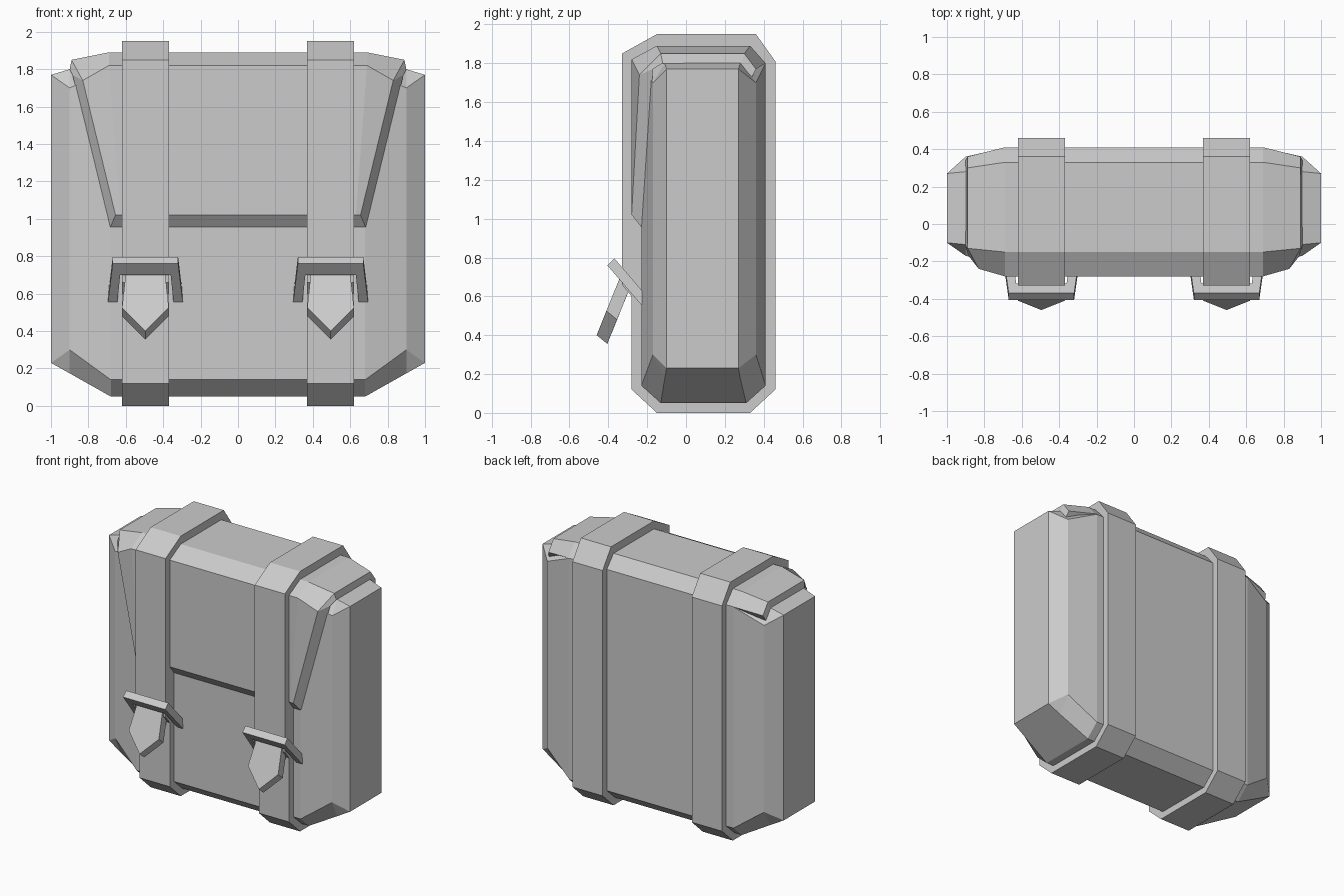
import bpy, bmesh

old = bpy.data.objects.get("Cube")
if old:
    bpy.data.objects.remove(old, do_unlink=True)

grey = bpy.data.materials.new("plain_grey")
grey.use_nodes = True
colour = (0.6, 0.6, 0.6, 1)
grey.diffuse_color = colour
grey.node_tree.nodes["Principled BSDF"].inputs["Base Color"].default_value = colour


def loft(name, sections):
    """Join equal-sized point loops into a closed flat-shaded solid."""
    bm = bmesh.new()
    loops = [[bm.verts.new(p) for p in s] for s in sections]
    n = len(loops[0])
    for a, b in zip(loops, loops[1:]):
        for i in range(n):
            j = (i + 1) % n
            bm.faces.new((a[i], a[j], b[j], b[i]))
    bm.faces.new(loops[0][::-1])
    bm.faces.new(loops[-1])
    bmesh.ops.remove_doubles(bm, verts=bm.verts, dist=0.0005)
    bmesh.ops.recalc_face_normals(bm, faces=bm.faces)
    mesh = bpy.data.meshes.new(name)
    bm.to_mesh(mesh)
    bm.free()
    mesh.materials.append(grey)
    obj = bpy.data.objects.new(name, mesh)
    bpy.context.scene.collection.objects.link(obj)
    return obj


def octagon(x, ya, yb, za, zb, y0, y1, z0, z1):
    """Chamfered section: inner y range, outer z range, outer y range, inner z range."""
    yz = [(ya, za), (yb, za), (y1, z0), (y1, z1), (yb, zb), (ya, zb), (y0, z1), (y0, z0)]
    return [(x, y, z) for y, z in yz]


# Bag body, tapering towards both ends
half = [(0.68, -0.13, 0.31, 0.05, 1.86, -0.23, 0.41, 0.14, 1.80),
        (0.90, -0.11, 0.28, 0.174, 1.80, -0.17, 0.36, 0.30, 1.70),
        (1.00, -0.10, 0.27, 0.23, 1.77, -0.10, 0.27, 0.23, 1.77)]
loft("bag_body", [octagon(-s[0], *s[1:]) for s in reversed(half)] + [octagon(*s) for s in half])

# Flap: each row has a middle point, an edge point and an inner edge point
rows = [((0.69, 0.41, 1.80), (0.89, 0.36, 1.77), (0.90, 0.34, 1.73)),
        ((0.69, 0.33, 1.89), (0.89, 0.30, 1.85), (0.90, 0.28, 1.79)),
        ((0.69, -0.15, 1.89), (0.89, -0.13, 1.85), (0.90, -0.12, 1.80)),
        ((0.69, -0.28, 1.82), (0.83, -0.24, 1.74), (0.885, -0.17, 1.77)),
        ((0.63, -0.28, 1.02), (0.655, -0.28, 1.02), (0.685, -0.225, 0.95))]
loft("front_flap", [[(-p[0], p[1], p[2]) for p in reversed(r)] + list(r)
                    for r in [[m, e, i] for m, e, i in rows]])

# Straps, strap ends and buckles on both sides
strap = [(-0.15, 1.95), (0.36, 1.95), (0.46, 1.81), (0.46, 0.12), (0.33, 0), (-0.15, 0),
         (-0.28, 0.12), (-0.28, 0.60), (-0.33, 0.66), (-0.33, 1.85)]
tongue = [(-0.105, -0.335, 0.71), (-0.125, -0.41, 0.525), (0, -0.46, 0.40),
          (0.125, -0.41, 0.525), (0.105, -0.335, 0.71)]
# Buckle outline: x and distance along its slope
buckle = [(-0.175, 0), (0.175, 0), (0.20, 0.27), (0.15, 0.27), (0.135, 0.08),
          (-0.135, 0.08), (-0.15, 0.27), (-0.20, 0.27)]

for side, cx in (("left", 0.495), ("right", -0.495)):
    loft(side + "_strap", [[(cx + w, y, z) for y, z in strap] for w in (-0.125, 0.125)])
    loft(side + "_strap_end", [[(cx + x, y + 0.055 * k, z - 0.045 * k) for x, y, z in tongue]
                               for k in (0, 1)])
    loft(side + "_buckle", [[(cx + x, -0.405 + 0.65 * s + k, 0.76 - 0.76 * s + k)
                             for x, s in buckle] for k in (0, 0.036)])
